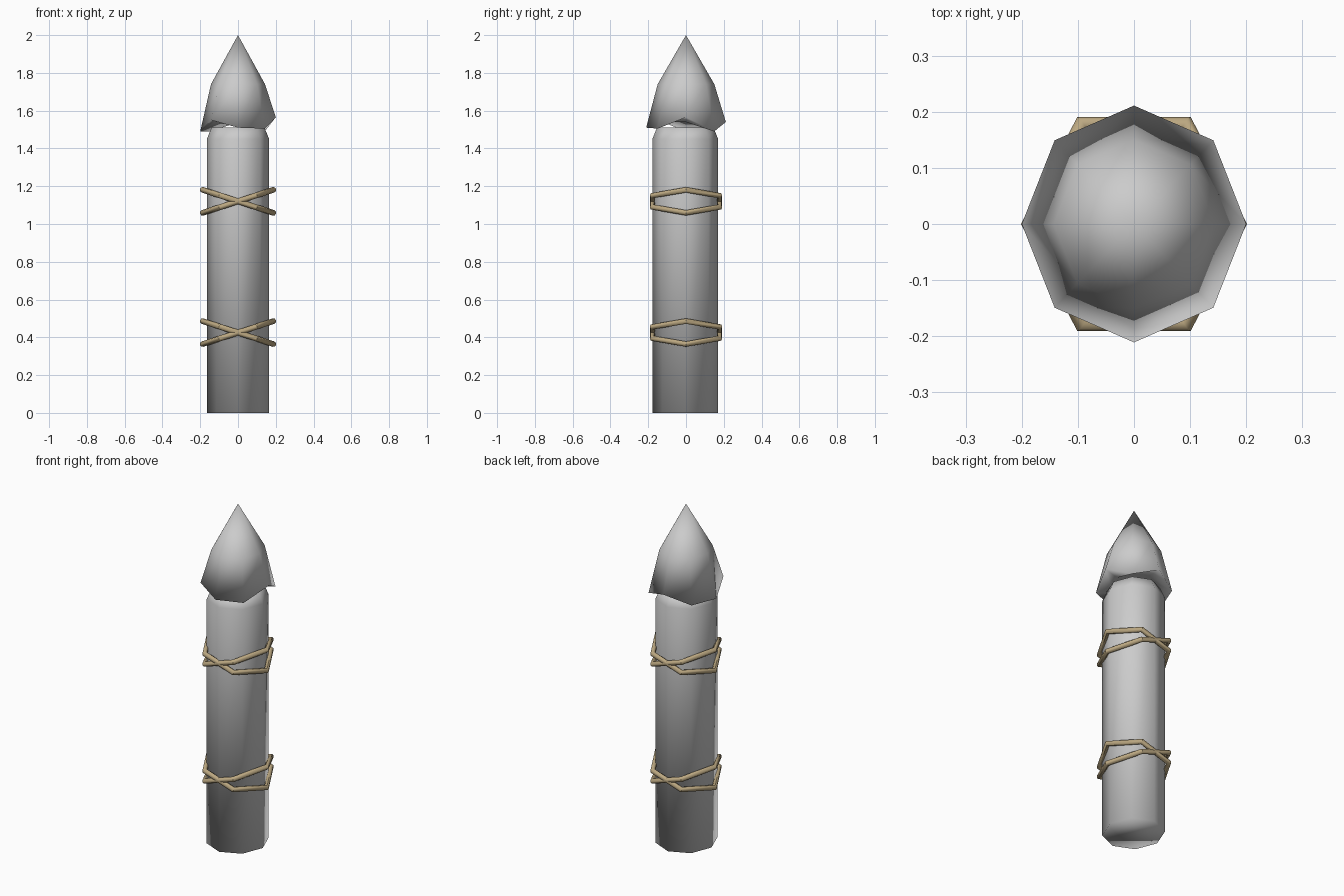
import bpy, bmesh
from math import sin, cos, pi, radians
from mathutils import Matrix

old = bpy.data.objects.get("Cube")
if old:
    bpy.data.objects.remove(old, do_unlink=True)


def material(name, rgb):
    m = bpy.data.materials.new(name)
    m.use_nodes = True
    m.diffuse_color = (*rgb, 1)
    m.node_tree.nodes["Principled BSDF"].inputs["Base Color"].default_value = (*rgb, 1)
    return m


GREY = material("pale_grey", (0.6, 0.6, 0.6))
TAN = material("rope_tan", (0.50, 0.39, 0.22))
SIDES = 8


def loft(name, rings, mat, tip=None):
    """Join octagonal rings (rx, ry, y offset, list of heights) into a closed smooth solid."""
    bm = bmesh.new()
    loops = []
    for rx, ry, oy, heights in rings:
        loops.append([bm.verts.new((rx * cos(2 * pi * i / SIDES),
                                    ry * sin(2 * pi * i / SIDES) + oy, heights[i]))
                      for i in range(SIDES)])
    for a, b in zip(loops, loops[1:]):
        for i in range(SIDES):
            j = (i + 1) % SIDES
            bm.faces.new((a[i], a[j], b[j], b[i]))
    bm.faces.new(loops[0][::-1])
    if tip:
        top = bm.verts.new(tip)
        for i in range(SIDES):
            bm.faces.new((loops[-1][i], loops[-1][(i + 1) % SIDES], top))
    else:
        bm.faces.new(loops[-1])
    bmesh.ops.recalc_face_normals(bm, faces=bm.faces)
    for f in bm.faces:
        f.smooth = True
    me = bpy.data.meshes.new(name)
    bm.to_mesh(me)
    bm.free()
    ob = bpy.data.objects.new(name, me)
    bpy.context.collection.objects.link(ob)
    me.materials.append(mat)
    return ob


def level(z):
    return [z] * SIDES


# Octagonal post with a chamfered top
loft("post", [(0.165, 0.174, -0.004, level(0)),
              (0.165, 0.174, -0.004, level(1.45)),
              (0.14, 0.15, -0.004, level(1.51))], GREY)

# Pointed cap with an uneven flared rim, heights counted from +x
rim = [1.565, 1.49, 1.54, 1.49, 1.49, 1.55, 1.51, 1.505]
loft("pointed_cap", [(0.12, 0.13, 0, level(1.54)),
                     (0.2, 0.211, 0, rim),
                     (0.143, 0.15, 0, level(1.74))], GREY, tip=(0, 0, 2))

# Two pairs of crossed six-sided rope loops
for place, z in (("lower", 0.425), ("upper", 1.12)):
    for side, tilt in (("left", -18), ("right", 18)):
        bpy.ops.mesh.primitive_torus_add(major_segments=6, minor_segments=8,
                                         major_radius=0.197, minor_radius=0.015)
        rope = bpy.context.object
        rope.name = f"{place}_rope_{side}"
        rope.data.transform(Matrix.Translation((0, 0, z))
                            @ Matrix.Rotation(radians(tilt), 4, "Y")
                            @ Matrix.Diagonal((1, 1.04, 1, 1)))
        rope.data.materials.append(TAN)
        bpy.ops.object.shade_smooth_by_angle(angle=radians(50))
